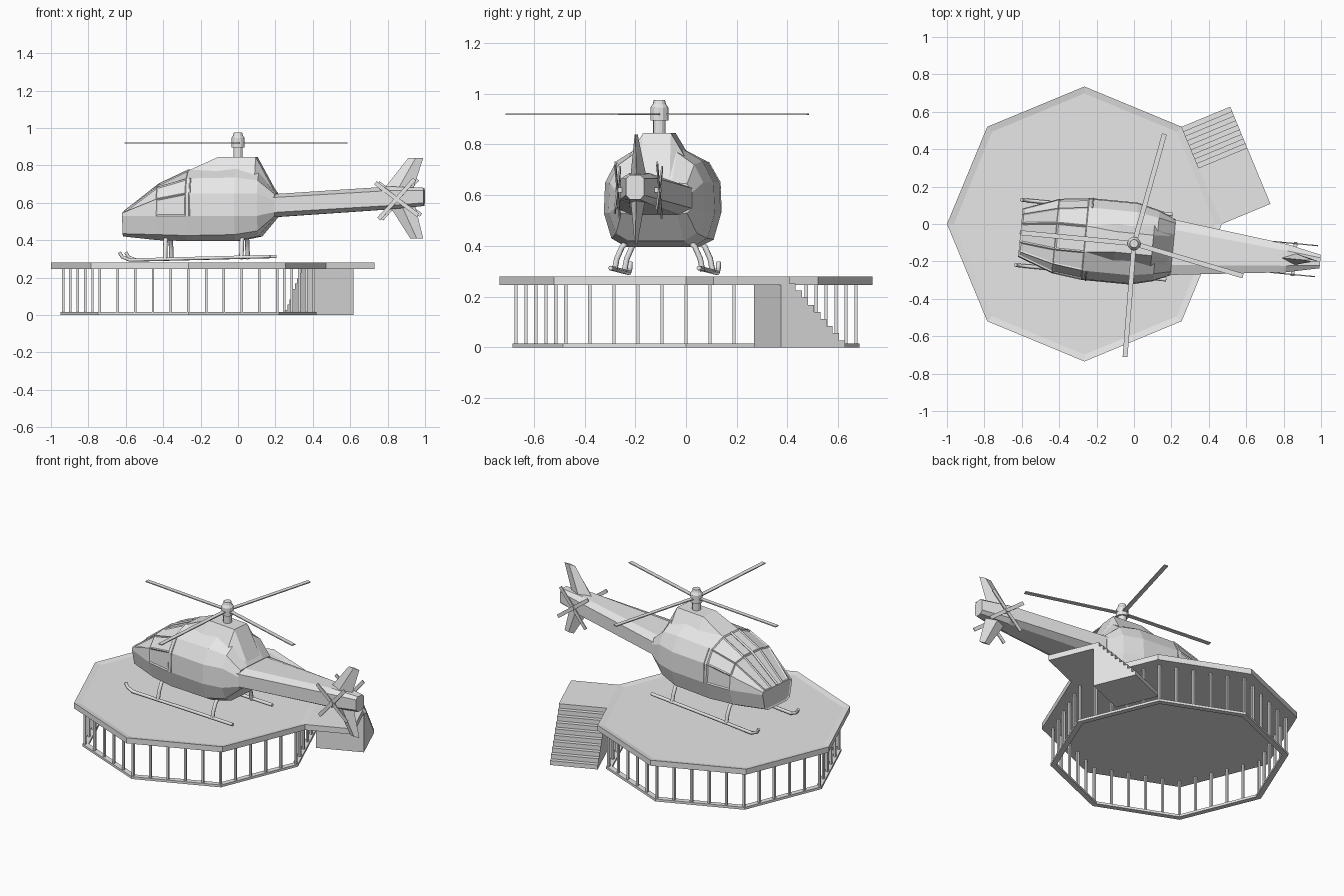
import bpy, bmesh, math
from mathutils import Matrix, Vector

cube = bpy.data.objects.get("Cube")
if cube:
    bpy.data.objects.remove(cube, do_unlink=True)

grey = bpy.data.materials.new("light_grey")
grey.use_nodes = True
grey.diffuse_color = (0.8, 0.8, 0.8, 1)
grey.node_tree.nodes["Principled BSDF"].inputs["Base Color"].default_value = (0.8, 0.8, 0.8, 1)

PAD = Matrix.Translation((-0.265, 0, 0))
HELI = Matrix.Translation((0, -0.105, 0)) @ Matrix.Rotation(math.radians(-5.5), 4, 'Z')


def finish(name, bm, matrix):
    bmesh.ops.recalc_face_normals(bm, faces=bm.faces[:])
    mesh = bpy.data.meshes.new(name)
    bm.to_mesh(mesh)
    bm.free()
    mesh.materials.append(grey)
    obj = bpy.data.objects.new(name, mesh)
    obj.matrix_world = matrix
    bpy.context.collection.objects.link(obj)
    return obj


def loft(rings):
    """Skin a list of equal-length rings and cap both ends."""
    bm = bmesh.new()
    rows = [[bm.verts.new(p) for p in ring] for ring in rings]
    n = len(rows[0])
    for a, b in zip(rows, rows[1:]):
        for i in range(n):
            bm.faces.new((a[i], a[(i + 1) % n], b[(i + 1) % n], b[i]))
    bm.faces.new(rows[0])
    bm.faces.new(rows[-1])
    bmesh.ops.recalc_face_normals(bm, faces=bm.faces[:])
    return bm


def mirrored(x, half):
    """Full cross-section at x from its (y, z) half."""
    return [(x, y, z) for y, z in half] + [(x, -y, z) for y, z in reversed(half)]


def beam(bm, a, b, width, height):
    a, b = Vector(a), Vector(b)
    d = b - a
    m = (Matrix.Translation((a + b) / 2) @ d.to_track_quat('X', 'Z').to_matrix().to_4x4()
         @ Matrix.Diagonal((d.length, width, height, 1)))
    bmesh.ops.create_cube(bm, size=1, matrix=m)


def drum(bm, z0, z1, r0, r1, sides=12):
    bmesh.ops.create_cone(bm, cap_ends=True, segments=sides, radius1=r0, radius2=r1,
                          depth=z1 - z0, matrix=Matrix.Translation((0, 0, (z0 + z1) / 2)))


def tube(name, points, radius):
    curve = bpy.data.curves.new(name, 'CURVE')
    curve.dimensions = '3D'
    curve.bevel_depth = radius
    curve.bevel_resolution = 1
    curve.use_fill_caps = True
    spline = curve.splines.new('POLY')
    spline.points.add(len(points) - 1)
    for p, co in zip(spline.points, points):
        p.co = (*co, 1)
    temp = bpy.data.objects.new(name + "_path", curve)
    bpy.context.collection.objects.link(temp)
    bpy.context.view_layer.update()
    mesh = bpy.data.meshes.new_from_object(temp.evaluated_get(bpy.context.evaluated_depsgraph_get()))
    bpy.data.objects.remove(temp, do_unlink=True)
    mesh.materials.clear()
    mesh.materials.append(grey)
    obj = bpy.data.objects.new(name, mesh)
    obj.matrix_world = HELI
    bpy.context.collection.objects.link(obj)


def corner(i, r, z=0.0):
    a = math.radians(45 * i)
    return Vector((r * math.cos(a), r * math.sin(a), z))


# Octagonal deck with a raised rim
bm = bmesh.new()
drum(bm, 0.245, 0.28, 0.735, 0.735, 8)
top = [f for f in bm.faces if f.normal.z > 0.9]
bmesh.ops.inset_region(bm, faces=top, thickness=0.037)
bmesh.ops.translate(bm, verts=top[0].verts[:], vec=(0, 0, -0.007))
finish("landing_deck", bm, PAD)

# Ground frame and posts under the deck
frame = bmesh.new()
rings = [[corner(i, r, z) for i in range(8)] for r, z in
         ((0.685, 0), (0.685, 0.015), (0.65, 0.015), (0.65, 0))]
rows = [[frame.verts.new(p) for p in ring] for ring in rings]
for k in range(4):
    for i in range(8):
        j, m = (i + 1) % 8, (k + 1) % 4
        frame.faces.new((rows[k][i], rows[k][j], rows[m][j], rows[m][i]))
finish("ground_frame", frame, PAD)

posts = bmesh.new()
for i in range(8):
    for k in range(5):
        p = corner(i, 0.67).lerp(corner(i + 1, 0.67), k / 5)
        beam(posts, p, p + Vector((0, 0, 0.246)), 0.013, 0.013)
finish("deck_posts", posts, PAD)

# Stair landing and stairs, laid along one deck edge
start = corner(0, 0.735)
edge = corner(1, 0.735) - start
length = edge.length
STAIR = PAD @ Matrix.Translation(start) @ Matrix.Rotation(math.atan2(edge.y, edge.x), 4, 'Z')
DEPTH = -0.281


def extruded(name, profile):
    finish(name, loft([[(x, y, z) for x, z in profile] for y in (0, DEPTH)]), STAIR)


extruded("stair_landing", [(0, 0.245), (0, 0.28), (0.325, 0.28), (0.325, 0.245)])
steps = 9
tread = (length - 0.325) / steps
profile = [(length, 0), (0.29, 0), (0.29, 0.252)]
for i in range(steps):
    z = 0.028 * (steps - i)
    if i:
        profile.append((0.325 + i * tread, z))
    profile.append((0.325 + (i + 1) * tread, z))
extruded("stairs", profile)

# Cabin with inset window panels
cabin = [
    (-0.61, [(.08, .42), (.11, .435), (.13, .53), (.125, .545), (.1, .55), (.05, .55)]),
    (-0.42, [(.11, .4), (.17, .43), (.2, .53), (.195, .62), (.15, .685), (.07, .7)]),
    (-0.26, [(.13, .395), (.19, .425), (.22, .53), (.215, .65), (.17, .73), (.07, .775)]),
    (0.0, [(.13, .395), (.19, .43), (.22, .53), (.215, .65), (.17, .735), (.08, .79)]),
    (0.12, [(.11, .42), (.16, .45), (.19, .53), (.185, .65), (.15, .72), (.08, .77)]),
    (0.21, [(.09, .525), (.13, .53), (.15, .55), (.15, .61), (.13, .645), (.07, .65)]),
]
bm = loft([mirrored(x, half) for x, half in cabin])
panes = []
for f in bm.faces:
    c = f.calc_center_median()
    if c.x < -0.25 and c.z > 0.56 or c.x < -0.6:
        panes.append(f)
bmesh.ops.inset_individual(bm, faces=panes, thickness=0.01, depth=-0.005)
finish("cabin", bm, HELI)

# Engine fairing and tail boom
fairing = [
    (-0.26, [(.1, .72), (.07, .772)]),
    (-0.1, [(.13, .72), (.055, .845)]),
    (0.1, [(.13, .72), (.055, .845)]),
    (0.205, [(.12, .63), (.06, .652)]),
]
finish("engine_fairing", loft([mirrored(x, h) for x, h in fairing]), HELI)
boom = [
    (0.15, [(.1, .52), (.155, .545), (.155, .625), (.1, .643)]),
    (0.82, [(.04, .565), (.075, .585), (.075, .665), (.04, .687)]),
    (1.0, [(.02, .583), (.036, .6), (.036, .665), (.02, .68)]),
]
finish("tail_boom", loft([mirrored(x, h) for x, h in boom]), HELI)


# Tapered fins
def fin(name, *levels):
    finish(name, loft([[(a, 0, z), ((a + b) / 2, t, z), (b, 0, z), ((a + b) / 2, -t, z)]
                       for z, a, b, t in levels]), HELI)


fin("upper_fin", (0.67, 0.78, 0.94, 0.032), (0.84, 0.915, 0.995, 0.006))
fin("lower_fin", (0.59, 0.81, 0.95, 0.03), (0.41, 0.925, 0.995, 0.006))

# Mast, hub and main blades
bm = bmesh.new()
for part in ((0.83, 0.9, 0.025, 0.025), (0.895, 0.945, 0.036, 0.036),
             (0.945, 0.96, 0.036, 0.026), (0.96, 0.976, 0.026, 0.022)):
    drum(bm, *part)
finish("rotor_mast", bm, HELI)
bm = bmesh.new()
for angle in (80, 180, 271, 349):
    d = Vector((math.cos(math.radians(angle)), math.sin(math.radians(angle)), 0))
    z = Vector((0, 0, 0.92))
    beam(bm, z, d * 0.608 + z, 0.026, 0.006)
finish("main_blades", bm, HELI)

# Skids, legs and tail rotors on both sides
for side, s in (("left", 1), ("right", -1)):
    y = 0.175 * s
    tube(side + "_skid", [(-.62, y, .335), (-.605, y, .31), (-.565, y, .294), (.19, y, .313)], 0.01)
    for label, x in (("front", -0.375), ("rear", 0.035)):
        tube(f"{side}_{label}_leg", [(x, s * w, z) for w, z in
             ((.11, .43), (.145, .395), (.165, .35), (.175, .3))], 0.012)
    tube(side + "_door_post", [(-.24, s * .22, .53), (-.24, s * .216, .65), (-.24, s * .17, .731)], 0.004)
    bm = bmesh.new()
    hub = Vector((0.86, 0.083 * s, 0.62))
    beam(bm, (0.86, 0.05 * s, 0.62), hub * 1.0 + Vector((0, 0.008 * s, 0)), 0.02, 0.02)
    for angle in (48, 143, 228, 323):
        a = math.radians(angle)
        beam(bm, hub, hub + Vector((math.cos(a), 0, math.sin(a))) * 0.143, 0.006, 0.022)
    finish(side + "_tail_rotor", bm, HELI)

# Centre bar of the windscreen
tube("windscreen_bar", [(-.61, 0, .552), (-.42, 0, .7), (-.26, 0, .775)], 0.007)
